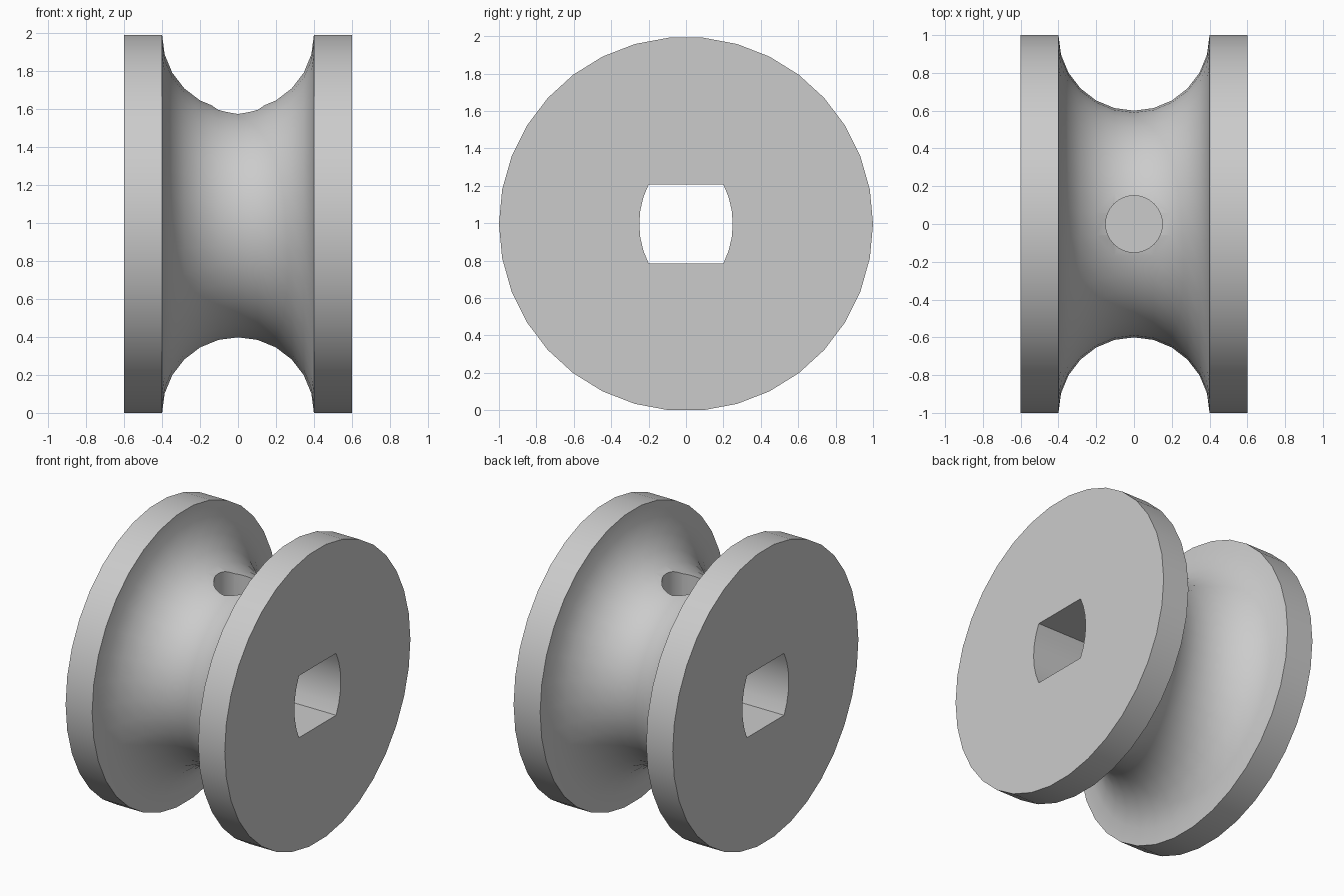
import bpy, bmesh, math

# Remove the default cube
cube = bpy.data.objects.get("Cube")
if cube:
    bpy.data.objects.remove(cube, do_unlink=True)

SEGMENTS = 34
CENTRE_Z = math.cos(math.pi / SEGMENTS)   # flat side of the rim rests on z = 0

# Single grey material
grey = bpy.data.materials.new("plain grey")
grey.use_nodes = True
grey.diffuse_color = (0.6, 0.6, 0.6, 1)
grey.node_tree.nodes["Principled BSDF"].inputs["Base Color"].default_value = (0.6, 0.6, 0.6, 1)


def loft(name, rings):
    """Closed solid through a list of equal-length point rings."""
    bm = bmesh.new()
    loops = [[bm.verts.new(p) for p in ring] for ring in rings]
    n = len(loops[0])
    for a, b in zip(loops, loops[1:]):
        for i in range(n):
            j = (i + 1) % n
            bm.faces.new((a[i], a[j], b[j], b[i]))
    bm.faces.new(loops[0])
    bm.faces.new(loops[-1])
    bmesh.ops.recalc_face_normals(bm, faces=bm.faces)
    mesh = bpy.data.meshes.new(name)
    bm.to_mesh(mesh)
    bm.free()
    mesh.materials.append(grey)
    obj = bpy.data.objects.new(name, mesh)
    bpy.context.collection.objects.link(obj)
    return obj


def circle(radius, count):
    return [(radius * math.cos(2 * math.pi * i / count),
             radius * math.sin(2 * math.pi * i / count)) for i in range(count)]


# Wheel body: two flat flanges with a semicircular rope groove between them
groove = [(-0.4 * math.cos(math.pi * k / 12), 1 - 0.4 * math.sin(math.pi * k / 12))
          for k in range(13)]
profile = [(-0.6, 1.0)] + groove + [(0.6, 1.0)]
wheel = loft("grooved_wheel", [[(x, y, CENTRE_Z + z) for y, z in circle(r, SEGMENTS)]
                               for x, r in profile])

# Axle bore: flat above and below, bowed at the sides
HALF_H, CORNER, BOW = 0.211, 0.20, 0.05
arc_r = (HALF_H ** 2 + BOW ** 2) / (2 * BOW)
sweep = math.asin(HALF_H / arc_r)
side = []
for k in range(7):
    a = sweep * (k / 3 - 1)
    side.append((CORNER + BOW - arc_r * (1 - math.cos(a)), arc_r * math.sin(a)))
section = side + [(-y, -z) for y, z in side]
bore = loft("bore_cutter", [[(x, y, CENTRE_Z + z) for y, z in section] for x in (-0.8, 0.8)])

# Set-screw hole from the groove down into the bore
hole = loft("screw_hole_cutter", [[(x, y, z) for x, y in circle(0.15, 32)]
                                  for z in (CENTRE_Z, 2.2)])

# Cut the openings and apply
bpy.ops.object.select_all(action='DESELECT')
wheel.select_set(True)
bpy.context.view_layer.objects.active = wheel
for cutter in (bore, hole):
    cutter.hide_render = True
    mod = wheel.modifiers.new(cutter.name, 'BOOLEAN')
    mod.operation = 'DIFFERENCE'
    mod.solver = 'EXACT'
    mod.object = cutter
    bpy.ops.object.modifier_apply(modifier=mod.name)
    bpy.data.objects.remove(cutter, do_unlink=True)

# Smooth curves, crisp edges
bpy.ops.object.shade_smooth_by_angle(angle=math.radians(30))
